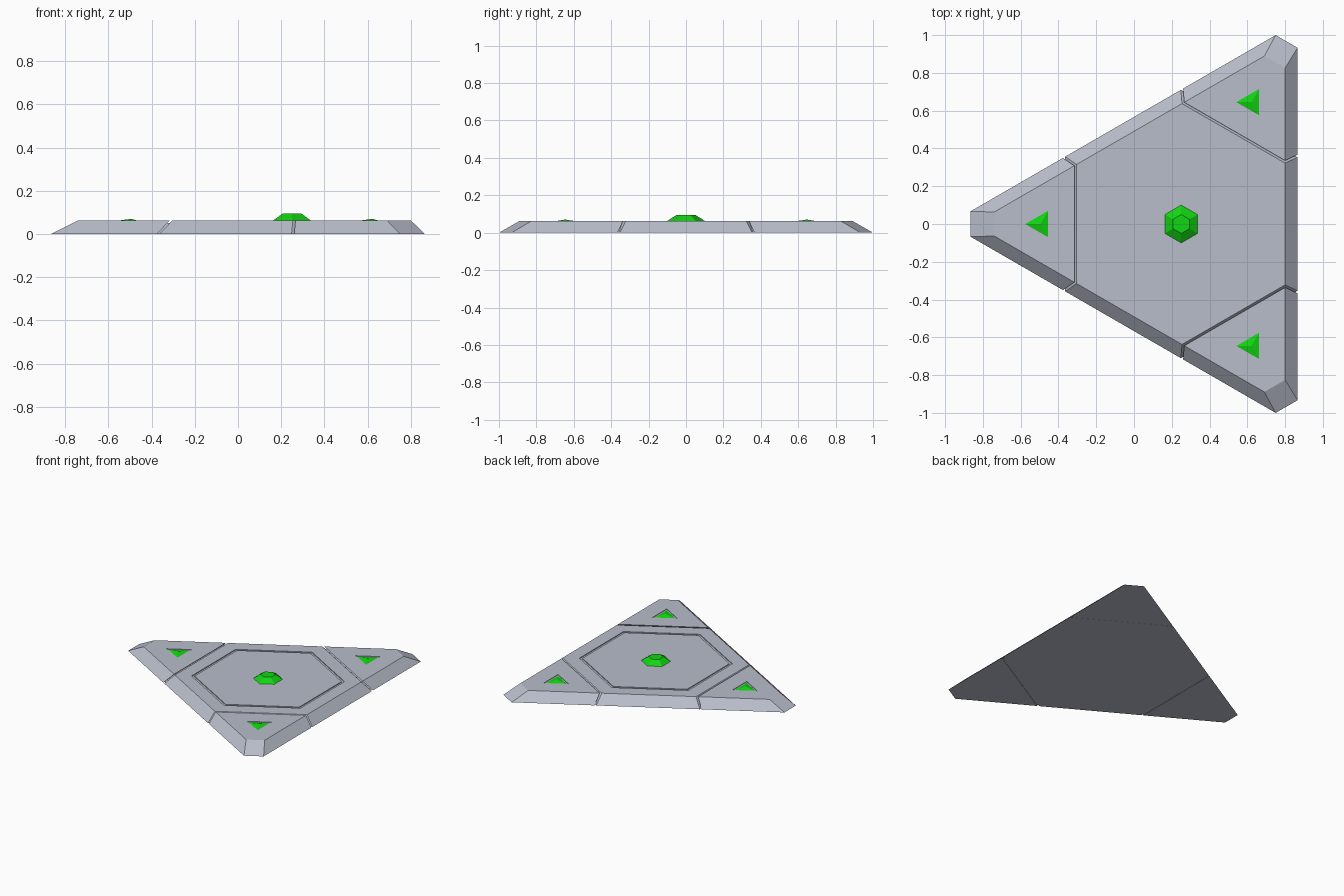
import bpy
import bmesh
from math import cos, sin, radians, tan

CX = 0.25          # centre of the threefold symmetry
TOP = 0.063        # height of the slab
SLOPE = tan(radians(30))

if "Cube" in bpy.data.objects:
    bpy.data.objects.remove(bpy.data.objects["Cube"], do_unlink=True)


def material(name, rgb):
    mat = bpy.data.materials.new(name)
    mat.use_nodes = True
    mat.diffuse_color = (*rgb, 1)
    mat.node_tree.nodes["Principled BSDF"].inputs["Base Color"].default_value = (*rgb, 1)
    return mat


metal = material("blue grey metal", (0.48, 0.51, 0.59))
green = material("bright green", (0.006, 0.66, 0.006))


def loft(name, rings, mat):
    """Join (points, z) rings of equal length into a closed solid."""
    bm = bmesh.new()
    loops = [[bm.verts.new((x, y, z)) for x, y in pts] for pts, z in rings]
    bm.faces.new(loops[0][::-1])
    bm.faces.new(loops[-1])
    for low, high in zip(loops, loops[1:]):
        for i in range(len(low)):
            j = (i + 1) % len(low)
            bm.faces.new((low[i], low[j], high[j], high[i]))
    bmesh.ops.remove_doubles(bm, verts=bm.verts, dist=1e-5)
    bmesh.ops.recalc_face_normals(bm, faces=bm.faces)
    mesh = bpy.data.meshes.new(name)
    bm.to_mesh(mesh)
    bm.free()
    obj = bpy.data.objects.new(name, mesh)
    bpy.context.collection.objects.link(obj)
    mesh.materials.append(mat)
    return obj


def turn(points, k):
    """Turn points by k thirds about the symmetry centre."""
    a = radians(120 * k)
    return [(CX + x * cos(a) - y * sin(a), x * sin(a) + y * cos(a)) for x, y in points]


def across(inradius, d):
    """The two edge points of the triangle at distance d toward its corner."""
    y = (2 * inradius - d) * SLOPE
    return [(-d, y), (-d, -y)]


def outline(inradius, d):
    return [p for k in range(3) for p in turn(across(inradius, d), k)]


def polygon(n, radius, start, cx=CX, cy=0):
    return [(cx + radius * cos(radians(start + 360 * i / n)),
             cy + radius * sin(radians(start + 360 * i / n))) for i in range(n)]


def recess(obj, points, depth):
    """Sink a flat-bottomed pocket into the top of a panel."""
    cutter = loft("pocket_cutter", [(points, TOP - depth), (points, TOP + 0.05)], metal)
    cutter.hide_render = True
    mod = obj.modifiers.new("pocket", "BOOLEAN")
    mod.operation = "DIFFERENCE"
    mod.solver = "EXACT"
    mod.object = cutter
    bpy.context.view_layer.objects.active = obj
    bpy.ops.object.modifier_apply(modifier=mod.name)
    bpy.data.objects.remove(cutter, do_unlink=True)


# Inner slab that forms the floor of the seams
loft("core_slab", [(outline(0.604, 1.10), 0.001), (outline(0.538, 0.975), TOP - 0.012)], metal)

# Central panel with a hexagonal seam
centre = loft("centre_panel", [(outline(0.616, 0.614), 0), (outline(0.55, 0.554), TOP)], metal)
recess(centre, polygon(6, 0.523, 30), 0.006)
plate = polygon(6, 0.503, 30)
loft("centre_plate", [(plate, TOP - 0.007), (plate, TOP)], metal)

# Central faceted gem
loft("centre_gem", [(polygon(6, 0.1, 30), TOP - 0.002),
                    (polygon(6, 0.1, 30), TOP),
                    (polygon(6, 0.05, 30), 0.095)], green)

# Three corner panels, each with a small pyramid gem pointing the same way
for k, side in enumerate(("right", "front", "back")):
    low = across(0.616, 1.116) + across(0.616, 0.626)[::-1]
    high = across(0.55, 0.99) + across(0.55, 0.566)[::-1]
    panel = loft(side + "_corner_panel", [(turn(low, k), 0), (turn(high, k), TOP)], metal)
    gx, gy = turn([(-0.745, 0)], k)[0]
    recess(panel, polygon(3, 0.098, 180, gx, gy), 0.004)
    loft(side + "_corner_gem", [(polygon(3, 0.088, 180, gx, gy), TOP - 0.005),
                                (polygon(3, 0.002, 180, gx, gy), TOP + 0.007)], green)
